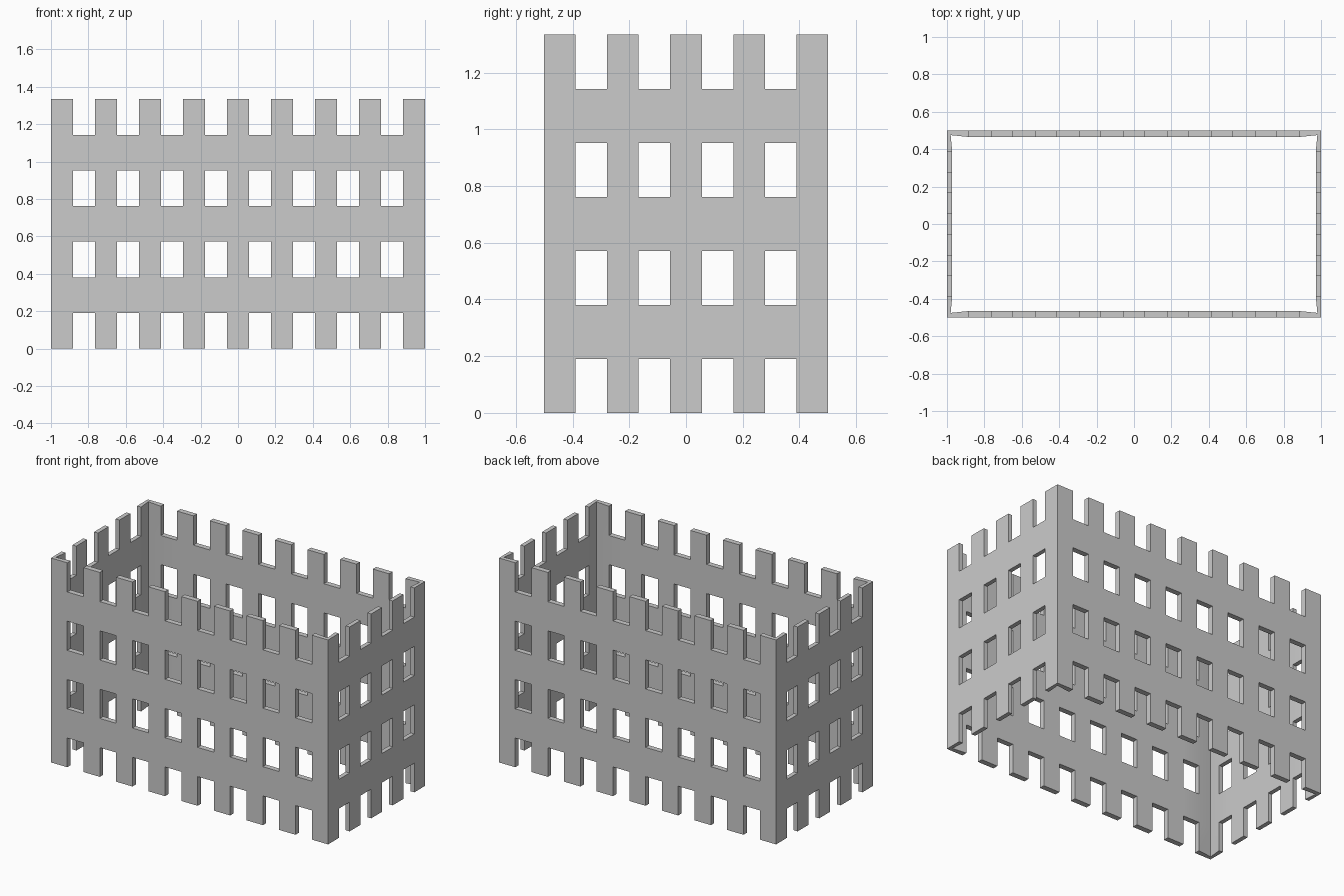
import bpy, bmesh

if "Cube" in bpy.data.objects:
    bpy.data.objects.remove(bpy.data.objects["Cube"])

W, D, H = 1.0, 0.5, 4 / 3      # half width, half depth, height
NX, NY, NZ = 17, 9, 7          # grid cells along each direction
TX, TY = 0.028, 0.035          # wall thickness of side and front walls
C = 0.7071                     # corner offsets follow the diagonal normal

# Perimeter, counter-clockwise: outer point, inner point, pier flag
corners = [(-W, -D), (W, -D), (W, D), (-W, D)]
ring = []
for s in range(4):
    (ax, ay), (bx, by) = corners[s], corners[(s + 1) % 4]
    n = NY if s % 2 else NX
    for i in range(n):
        x, y = ax + (bx - ax) * i / n, ay + (by - ay) * i / n
        if i == 0:
            inner = (x - (TX * C if x > 0 else -TX * C), y - (TY * C if y > 0 else -TY * C))
        elif s % 2:
            inner = (x - (TX if x > 0 else -TX), y)
        else:
            inner = (x, y - (TY if y > 0 else -TY))
        ring.append(((x, y), inner, i % 2 == 0))
N = len(ring)

bm = bmesh.new()
verts = {}


def vert(i, k, layer):
    key = (i % N, k, layer)
    if key not in verts:
        x, y = ring[i % N][layer]
        verts[key] = bm.verts.new((x, y, H * k / NZ))
    return verts[key]


def filled(i, k):
    return 0 <= k < NZ and (ring[i % N][2] or k % 2 == 1)


def quad(*keys):
    bm.faces.new([vert(*k) for k in keys])


# Wall cells: outer and inner skins, plus rims wherever a neighbour is open
for i in range(N):
    for k in range(NZ):
        if not filled(i, k):
            continue
        a, b, c, d = (i, k), (i + 1, k), (i + 1, k + 1), (i, k + 1)
        quad(*[(*p, 0) for p in (a, b, c, d)])
        quad(*[(*p, 1) for p in (d, c, b, a)])
        for p, q, ni, nk in ((a, b, i, k - 1), (b, c, i + 1, k),
                             (c, d, i, k + 1), (d, a, i - 1, k)):
            if not filled(ni, nk):
                quad((*q, 0), (*p, 0), (*p, 1), (*q, 1))

bmesh.ops.recalc_face_normals(bm, faces=bm.faces)
mesh = bpy.data.meshes.new("lattice_walls")
bm.to_mesh(mesh)
bm.free()
walls = bpy.data.objects.new("lattice_walls", mesh)
bpy.context.collection.objects.link(walls)
bpy.context.view_layer.objects.active = walls
walls.select_set(True)
bpy.ops.object.shade_smooth_by_angle()
